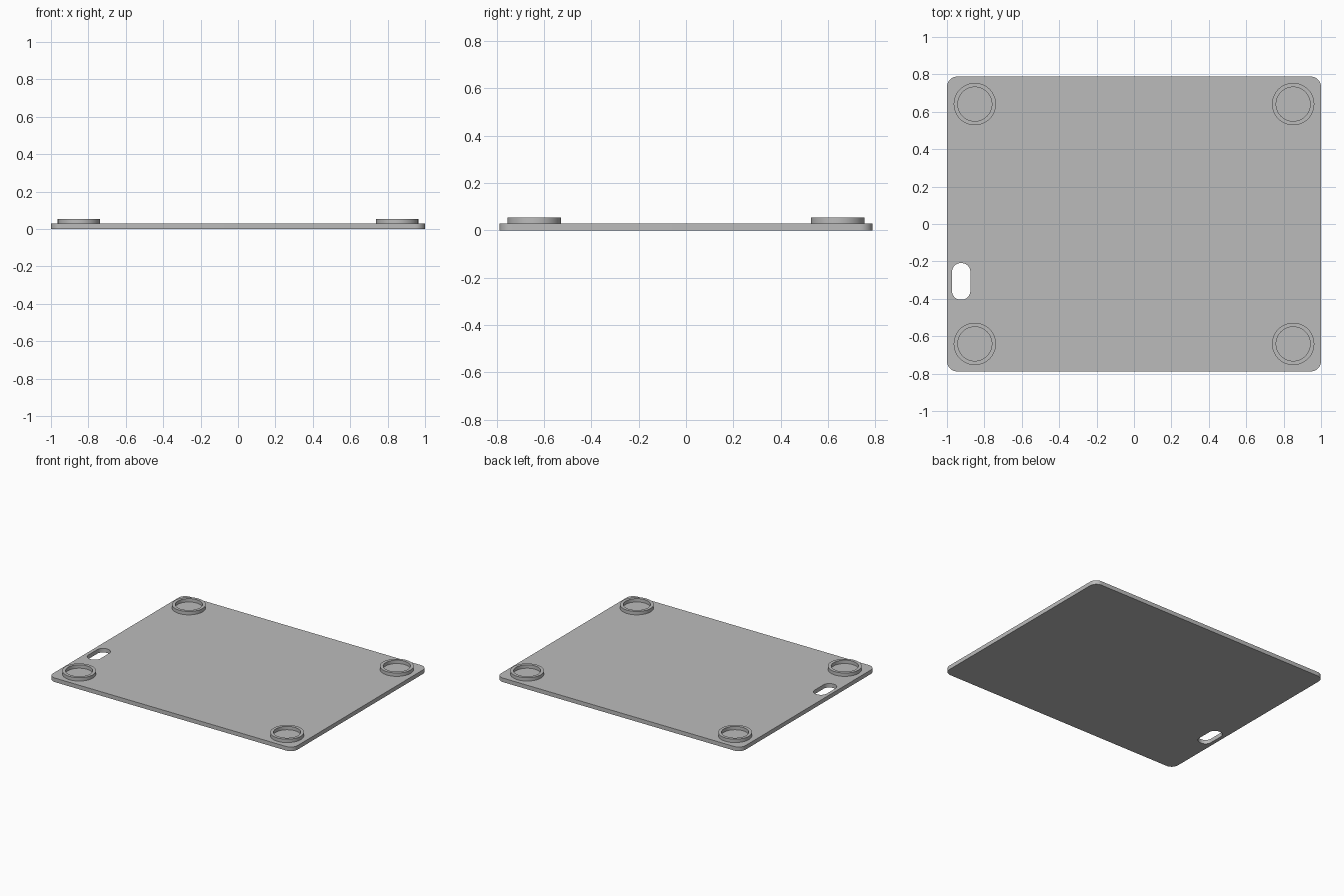
import bpy
import bmesh
from math import cos, sin, pi

default_cube = bpy.data.objects.get("Cube")
if default_cube:
    bpy.data.objects.remove(default_cube, do_unlink=True)

# Single flat grey
grey = bpy.data.materials.new("light grey")
grey.use_nodes = True
colour = (0.5, 0.5, 0.5, 1)
grey.diffuse_color = colour
grey.node_tree.nodes["Principled BSDF"].inputs["Base Color"].default_value = colour


def rounded_outline(cx, cy, half_x, half_y, radius, steps=16):
    """Corner-rounded rectangle; a full radius gives a circle or a slot."""
    corners = ((1, 1), (-1, 1), (-1, -1), (1, -1))
    points = []
    for quarter, (sx, sy) in enumerate(corners):
        for i in range(steps + 1):
            a = (quarter + i / steps) * pi / 2
            points.append((cx + sx * (half_x - radius) + radius * cos(a),
                           cy + sy * (half_y - radius) + radius * sin(a)))
    return points


def extruded_part(name, outlines, z0, z1):
    """Solid from an outer outline with optional holes."""
    curve = bpy.data.curves.new(name, "CURVE")
    curve.dimensions = "2D"
    curve.fill_mode = "BOTH"
    curve.extrude = (z1 - z0) / 2
    for outline in outlines:
        spline = curve.splines.new("POLY")
        spline.points.add(len(outline) - 1)
        for point, (x, y) in zip(spline.points, outline):
            point.co = (x, y, 0, 1)
        spline.use_cyclic_u = True
    part = bpy.data.objects.new(name, curve)
    bpy.context.collection.objects.link(part)
    bpy.ops.object.select_all(action="DESELECT")
    part.select_set(True)
    bpy.context.view_layer.objects.active = part
    bpy.ops.object.convert(target="MESH")
    part = bpy.context.object
    part.name = name

    # Weld caps to walls and rest the part at its height
    bm = bmesh.new()
    bm.from_mesh(part.data)
    bmesh.ops.remove_doubles(bm, verts=bm.verts, dist=0.0002)
    bmesh.ops.recalc_face_normals(bm, faces=bm.faces)
    bmesh.ops.translate(bm, verts=bm.verts, vec=(0, 0, (z0 + z1) / 2))
    bm.to_mesh(part.data)
    bm.free()
    part.data.materials.clear()
    part.data.materials.append(grey)
    bpy.ops.object.shade_smooth_by_angle()
    return part


# Base plate with a slot through its right edge
plate_top, ring_top = 0.03, 0.055
extruded_part("base_plate", [
    rounded_outline(0, 0, 1, 0.788, 0.055),
    rounded_outline(-0.924, -0.307, 0.049, 0.098, 0.047),
], 0, plate_top)

# Raised ring at each corner
for side, sx in (("left", 1), ("right", -1)):
    for end, sy in (("front", -1), ("back", 1)):
        x, y = 0.851 * sx, 0.641 * sy
        extruded_part(f"{end}_{side}_ring", [
            rounded_outline(x, y, r, r, r) for r in (0.113, 0.091)
        ], plate_top, ring_top)
